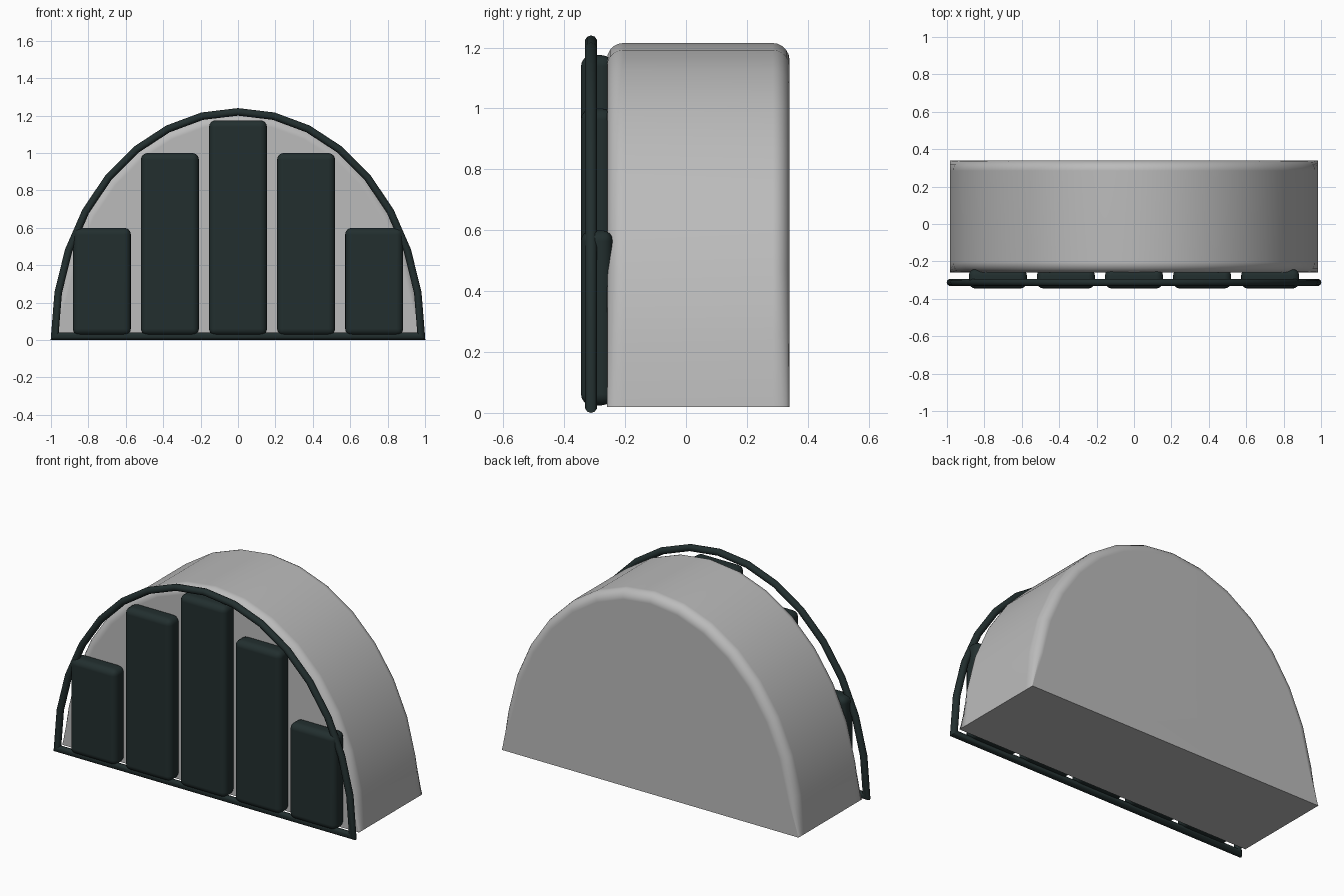
import bpy, bmesh
from math import sin, cos, pi, radians
from mathutils import Vector

cube = bpy.data.objects.get("Cube")
if cube:
    bpy.data.objects.remove(cube)

SEGMENTS = 16


def material(name, color):
    m = bpy.data.materials.new(name)
    m.use_nodes = True
    m.diffuse_color = color
    bsdf = m.node_tree.nodes["Principled BSDF"]
    bsdf.inputs["Base Color"].default_value = color
    bsdf.inputs["Roughness"].default_value = 0.6
    return m


light_grey = material("light grey", (0.5, 0.5, 0.5, 1))
dark_green = material("dark slate green", (0.016, 0.028, 0.028, 1))


def finish(name, bm, mat, angle=35):
    bmesh.ops.recalc_face_normals(bm, faces=bm.faces)
    mesh = bpy.data.meshes.new(name)
    bm.to_mesh(mesh)
    bm.free()
    mesh.materials.append(mat)
    obj = bpy.data.objects.new(name, mesh)
    bpy.context.collection.objects.link(obj)
    bpy.ops.object.select_all(action='DESELECT')
    obj.select_set(True)
    bpy.context.view_layer.objects.active = obj
    bpy.ops.object.shade_smooth_by_angle(angle=radians(angle))
    return obj


def arch(rx, rz, base):
    """Half-ellipse points in the xz plane, from right foot to left foot."""
    return [Vector((-rx * cos(pi * i / SEGMENTS), 0, base + rz * sin(pi * i / SEGMENTS)))
            for i in range(SEGMENTS + 1)]


def bridge(bm, a, b, closed=True):
    n = len(a)
    for i in range(n if closed else n - 1):
        j = (i + 1) % n
        bm.faces.new((a[i], a[j], b[j], b[i]))


# Half-round body: rounded front and back rims that fade out at the feet
def build_body(front=-0.26, back=0.34, rim=0.055, steps=5):
    bm = bmesh.new()
    outline = arch(0.985, 1.195, 0.02)
    quarter = [pi / 2 * s / steps for s in range(steps + 1)]
    levels = [(front + rim * (1 - cos(a)), rim * (1 - sin(a))) for a in quarter]
    levels += [(back - rim * (1 - cos(a)), rim * (1 - sin(a))) for a in reversed(quarter)]
    rings = []
    for y, inset in levels:
        ring = []
        for i, p in enumerate(outline):
            t = pi * i / SEGMENTS
            normal = Vector((-cos(t) / 0.985, 0, sin(t) / 1.195)).normalized()
            amount = 0 if i in (0, SEGMENTS) else inset
            ring.append(bm.verts.new(p - normal * amount + Vector((0, y, 0))))
        rings.append(ring)
    for a, b in zip(rings, rings[1:]):
        bridge(bm, a, b)
    bm.faces.new(rings[0])
    bm.faces.new(rings[-1])
    body = finish("body", bm, light_grey)
    body.modifiers.new("Weighted Normal", 'WEIGHTED_NORMAL').keep_sharp = True


# Tubular frame: arch and bottom bar swept with mitred corners
def build_frame(y=-0.312, radius=0.02, sides=10):
    bm = bmesh.new()
    path = arch(0.98, 1.2, radius)
    n = len(path)
    rings = []
    for i, p in enumerate(path):
        before = (p - path[i - 1]).normalized()
        after = (path[(i + 1) % n] - p).normalized()
        tangent = (before + after).normalized()
        out = Vector((-tangent.z, 0, tangent.x))
        mitre = radius / max(0.5, tangent.dot(after))
        ring = []
        for s in range(sides):
            a = 2 * pi * s / sides
            ring.append(bm.verts.new(p + out * mitre * cos(a) + Vector((0, y + radius * sin(a), 0))))
        rings.append(ring)
    for i in range(n):
        bridge(bm, rings[i], rings[(i + 1) % n])
    finish("frame", bm, dark_green, 50)


# Upright padded panels
def build_panel(name, x, height, width=0.31, front=-0.345, back=-0.24, base=0.025):
    bm = bmesh.new()
    bmesh.ops.create_cube(bm, size=1)
    for v in bm.verts:
        v.co = (x + v.co.x * width,
                (front + back) / 2 + v.co.y * (back - front),
                (base + height) / 2 + v.co.z * (height - base))
    bmesh.ops.bevel(bm, geom=bm.edges[:], offset=0.036, segments=4, profile=0.5, affect='EDGES')
    panel = finish(name, bm, dark_green)
    panel.modifiers.new("Weighted Normal", 'WEIGHTED_NORMAL').keep_sharp = True


build_body()
build_frame()
build_panel("centre_panel", 0, 1.175)
for side, sign in (("left", 1), ("right", -1)):
    build_panel(side + "_inner_panel", sign * 0.364, 1.0)
    build_panel(side + "_outer_panel", sign * 0.728, 0.6)
